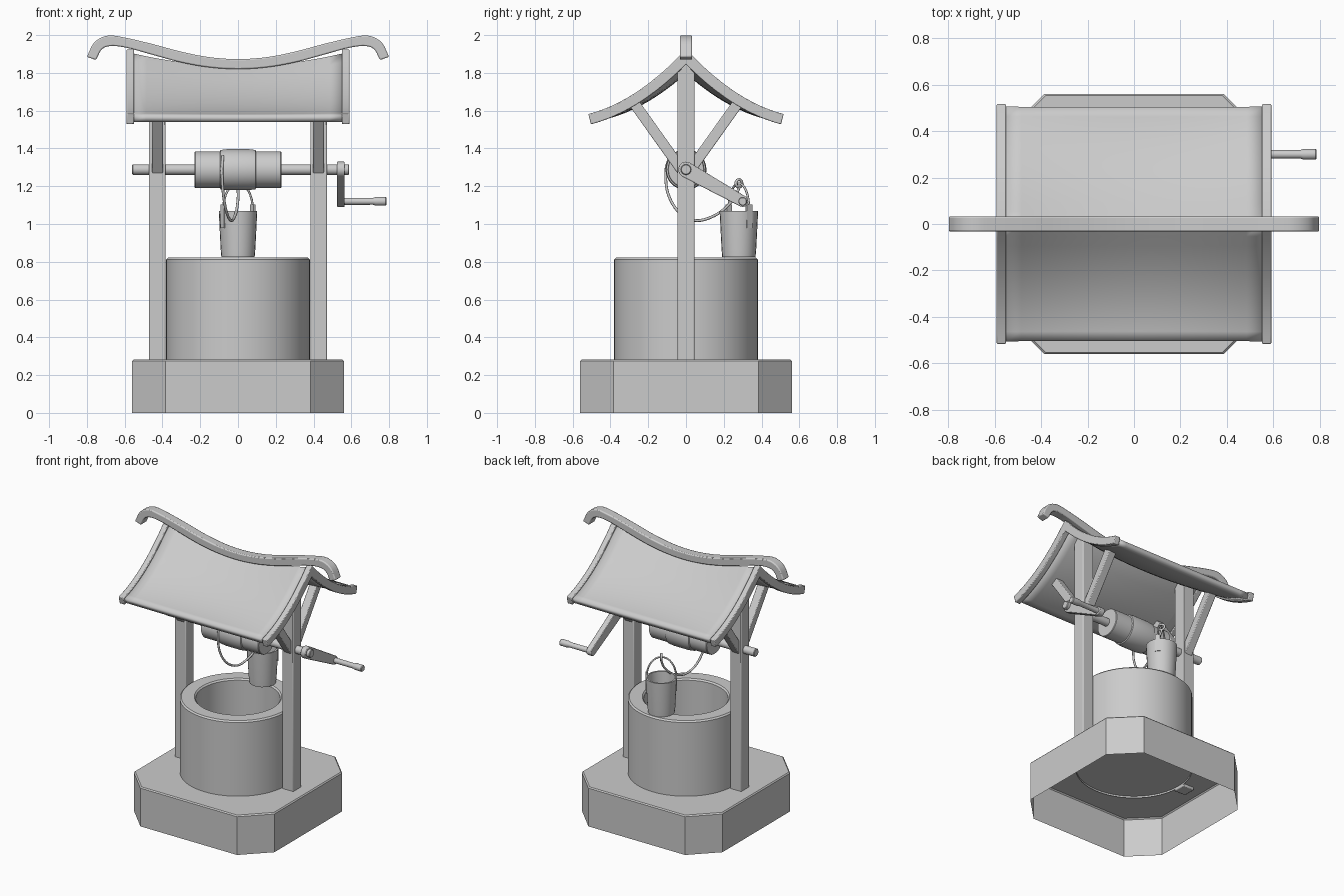
import bpy, bmesh, math
from mathutils import Vector

if "Cube" in bpy.data.objects:
    bpy.data.objects.remove(bpy.data.objects["Cube"])


def finish(bm, name, bevel=0.0, angle=35):
    bmesh.ops.remove_doubles(bm, verts=bm.verts, dist=1e-5)
    bmesh.ops.recalc_face_normals(bm, faces=bm.faces)
    me = bpy.data.meshes.new(name)
    bm.to_mesh(me)
    bm.free()
    ob = bpy.data.objects.new(name, me)
    bpy.context.collection.objects.link(ob)
    if bevel:
        m = ob.modifiers.new("Bevel", 'BEVEL')
        m.width, m.segments, m.limit_method = bevel, 2, 'ANGLE'
        m.angle_limit = math.radians(50)
    bpy.ops.object.select_all(action='DESELECT')
    bpy.context.view_layer.objects.active = ob
    ob.select_set(True)
    bpy.ops.object.shade_smooth_by_angle(angle=math.radians(angle))
    return ob


def extrude(name, pts, a, b, axis='x', bevel=0.0):
    """Closed 2D outline swept from a to b along an axis."""
    place = {'x': lambda p, t: (t, p[0], p[1]),
             'y': lambda p, t: (p[0], t, p[1]),
             'z': lambda p, t: (p[0], p[1], t)}[axis]
    bm = bmesh.new()
    va = [bm.verts.new(place(p, a)) for p in pts]
    vb = [bm.verts.new(place(p, b)) for p in pts]
    bm.faces.new(va)
    bm.faces.new(vb)
    for i in range(len(pts)):
        j = (i + 1) % len(pts)
        bm.faces.new((va[i], va[j], vb[j], vb[i]))
    return finish(bm, name, bevel)


def lathe(name, prof, centre, axis='z', n=48, bevel=0.0):
    """Revolve (radius, height) points round an axis through centre."""
    bm = bmesh.new()
    rings = []
    for r, h in prof:
        ring = []
        for k in range(n):
            t = 2 * math.pi * k / n
            c, s = r * math.cos(t), r * math.sin(t)
            ring.append(bm.verts.new(Vector(centre) + Vector((c, s, h) if axis == 'z' else (h, c, s))))
        rings.append(ring)
    for p, q in zip(rings, rings[1:]):
        for k in range(n):
            bm.faces.new((p[k], p[(k + 1) % n], q[(k + 1) % n], q[k]))
    return finish(bm, name, bevel)


def smooth(pts, n=6):
    """Catmull-Rom interpolation through points."""
    p = [Vector(q) for q in pts]
    p = [2 * p[0] - p[1]] + p + [2 * p[-1] - p[-2]]
    out = []
    for i in range(1, len(p) - 2):
        a, b, c, d = p[i - 1:i + 3]
        for k in range(n):
            t = k / n
            out.append(0.5 * (2 * b + (c - a) * t + (2 * a - 5 * b + 4 * c - d) * t * t
                              + (3 * b - a - 3 * c + d) * t ** 3))
    return out + [p[-2]]


def tube(name, pts, r, closed=False):
    cu = bpy.data.curves.new(name, 'CURVE')
    cu.dimensions, cu.bevel_depth, cu.bevel_resolution = '3D', r, 2
    cu.use_fill_caps = True
    sp = cu.splines.new('POLY')
    sp.points.add(len(pts) - 1)
    for q, p in zip(sp.points, pts):
        q.co = (*p, 1)
    sp.use_cyclic_u = closed
    bpy.context.collection.objects.link(bpy.data.objects.new(name, cu))


# Octagonal base, open underneath
B, C = 0.56, 0.385
octagon = [(B, -C), (B, C), (C, B), (-C, B), (-B, C), (-B, -C), (-C, -B), (C, -B)]
bm = bmesh.new()
rows = [[bm.verts.new((x * s, y * s, z)) for x, y in octagon]
        for s, z in ((1, 0), (1, 0.275), (0.987, 0.283))]
for lo, hi in zip(rows, rows[1:]):
    for i in range(8):
        bm.faces.new((lo[i], lo[(i + 1) % 8], hi[(i + 1) % 8], hi[i]))
bm.faces.new(rows[-1])
finish(bm, "base", angle=20)

# Well wall
lathe("well_wall", [(0.38, 0.27), (0.38, 0.813), (0.37, 0.823), (0.285, 0.823), (0.275, 0.813), (0.275, 0.284)],
      (0, 0, 0), n=64)

# Roof profile height at distance y from the ridge
def roof(y):
    return 1.885 - 1.04 * abs(y) + 0.77 * y * y


# Gable boards outline
H = 0.028
top, bot = [], []
N = 12
for i in range(-N, N + 1):
    y = 0.51 * i / N
    s = (-1.04 + 1.54 * abs(y)) * (1 if y > 0 else -1)
    L = math.hypot(1, s)
    dy, dz = (0, H * L) if i == 0 else (-s / L * H, H / L)
    top.append((y + dy, roof(y) + dz))
    bot.append((y - dy, roof(y) - dz))
gable = top + bot[::-1]

# Posts, braces and gables on both sides
for s, side in ((-1, "left"), (1, "right")):
    extrude(side + "_post", [(-0.046, 0.265), (0.046, 0.265), (0.046, 1.81), (0, 1.853), (-0.046, 1.81)],
            s * 0.383, s * 0.472, bevel=0.006)
    extrude(side + "_gable_board", gable, s * 0.55, s * 0.591, bevel=0.005)
    for f, end in ((-1, "front"), (1, "back")):
        a, b = Vector((0.015, 1.275)), Vector((0.275, 1.64))
        n = (b - a).normalized().orthogonal() * 0.028
        extrude(f"{side}_{end}_brace", [(f * q.x, q.y) for q in (a + n, b + n, b - n, a - n)],
                s * 0.397, s * 0.455, bevel=0.005)

# Roof panel sagging toward the middle of the ridge
bm = bmesh.new()
M = 16
grid = []
for i in range(-N, N + 1):
    y = 0.5 * i / N
    row = []
    for k in range(M + 1):
        x = -0.555 + 1.11 * k / M
        sag = 0.065 * (1 - (x / 0.555) ** 2) * (1 - abs(y) / 0.5)
        row.append(bm.verts.new((x, y, roof(y) - sag)))
    grid.append(row)
for p, q in zip(grid, grid[1:]):
    for k in range(M):
        bm.faces.new((p[k], p[k + 1], q[k + 1], q[k]))
panel = finish(bm, "roof_panel")
m = panel.modifiers.new("Thickness", 'SOLIDIFY')
m.thickness, m.offset = 0.035, 0

# Curved ridge beam with hooked ends
upper = [(0, 1.873), (0.15, 1.883), (0.3, 1.912), (0.45, 1.952), (0.6, 1.987), (0.69, 1.997), (0.76, 1.962), (0.8, 1.885)]
lower = [(0, 1.82), (0.15, 1.829), (0.3, 1.855), (0.45, 1.895), (0.585, 1.932), (0.67, 1.942), (0.72, 1.925), (0.752, 1.868)]


def mirrored(pts):
    q = [tuple(v) for v in smooth([(-pts[1][0], pts[1][1])] + pts, 5)[5:]]
    return [(-x, z) for x, z in q[:0:-1]] + q


extrude("ridge_beam", mirrored(upper) + mirrored(lower)[::-1], -0.033, 0.033, 'y', bevel=0.007)

# Axle, drum and rope winding
Z = 1.288
lathe("axle", [(0, -0.56), (0.024, -0.56), (0.028, -0.556), (0.028, 0.584), (0.024, 0.588), (0, 0.588)], (0, 0, Z), 'x', 24)
lathe("drum", [(0, -0.23), (0.093, -0.23), (0.097, -0.226), (0.097, 0.226), (0.093, 0.23), (0, 0.23)], (0, 0, Z), 'x')
lathe("rope_winding", [(0.095, -0.097), (0.104, -0.092), (0.108, -0.06), (0.108, 0.06), (0.104, 0.092), (0.095, 0.097)],
      (0, 0, Z), 'x')

# Crank arm and handle
a, b = Vector((0, Z)), Vector((0.3, 1.12))
d = (b - a).normalized()
n = d.orthogonal()
arc = []
for c, r, t0 in ((a, 0.042, 90), (b, 0.03, -90)):
    for k in range(7):
        t = math.radians(t0 + 30 * k)
        arc.append(c + (d * math.cos(t) + n * math.sin(t)) * r)
extrude("crank_arm", arc, 0.525, 0.565, bevel=0.004)
lathe("crank_handle", [(0, 0.53), (0.019, 0.53), (0.018, 0.715), (0.023, 0.73), (0.023, 0.781), (0.019, 0.786), (0, 0.786)],
      (0, 0.3, 1.12), 'x', 20)

# Bucket resting on the well rim
by = 0.28
lathe("bucket", [(0, 0.824), (0.088, 0.824), (0.092, 0.87), (0.102, 1.07), (0.09, 1.07), (0.079, 0.845), (0, 0.845)],
      (0, by, 0), n=24)
u = Vector((0.82, 0.57, 0)).normalized()
v = Vector((-u.y, u.x, 0))
for s, side in ((-1, "left"), (1, "right")):
    c = Vector((0, by, 0)) + u * s * 0.095
    lug = [c + u * i * 0.007 + v * j * 0.017 for i, j in ((-1, -1), (1, -1), (1, 1), (-1, 1))]
    extrude(side + "_bucket_lug", [(p.x, p.y) for p in lug], 0.98, 1.102, 'z')
hoop = []
for k in range(17):
    t = math.pi * k / 16
    hoop.append(Vector((0, by, 1.08)) + u * 0.095 * math.cos(t) + Vector((0, 0, 0.135 * math.sin(t))))
tube("bucket_handle", hoop, 0.006)

# Hanging rope and its loop round the bucket handle
tube("rope", smooth([(-0.08, -0.085, 1.36), (-0.085, -0.107, 1.28), (-0.078, -0.095, 1.16), (-0.06, -0.035, 1.06),
                     (-0.035, 0.06, 1.018), (-0.012, 0.17, 1.055), (0, 0.25, 1.13), (0, 0.285, 1.2)]), 0.0075)
tube("rope_knot", [Vector((0, by, 1.215)) + v * 0.02 * math.cos(k * math.pi / 6)
                   + Vector((0, 0, 0.02 * math.sin(k * math.pi / 6))) for k in range(12)], 0.008, True)
